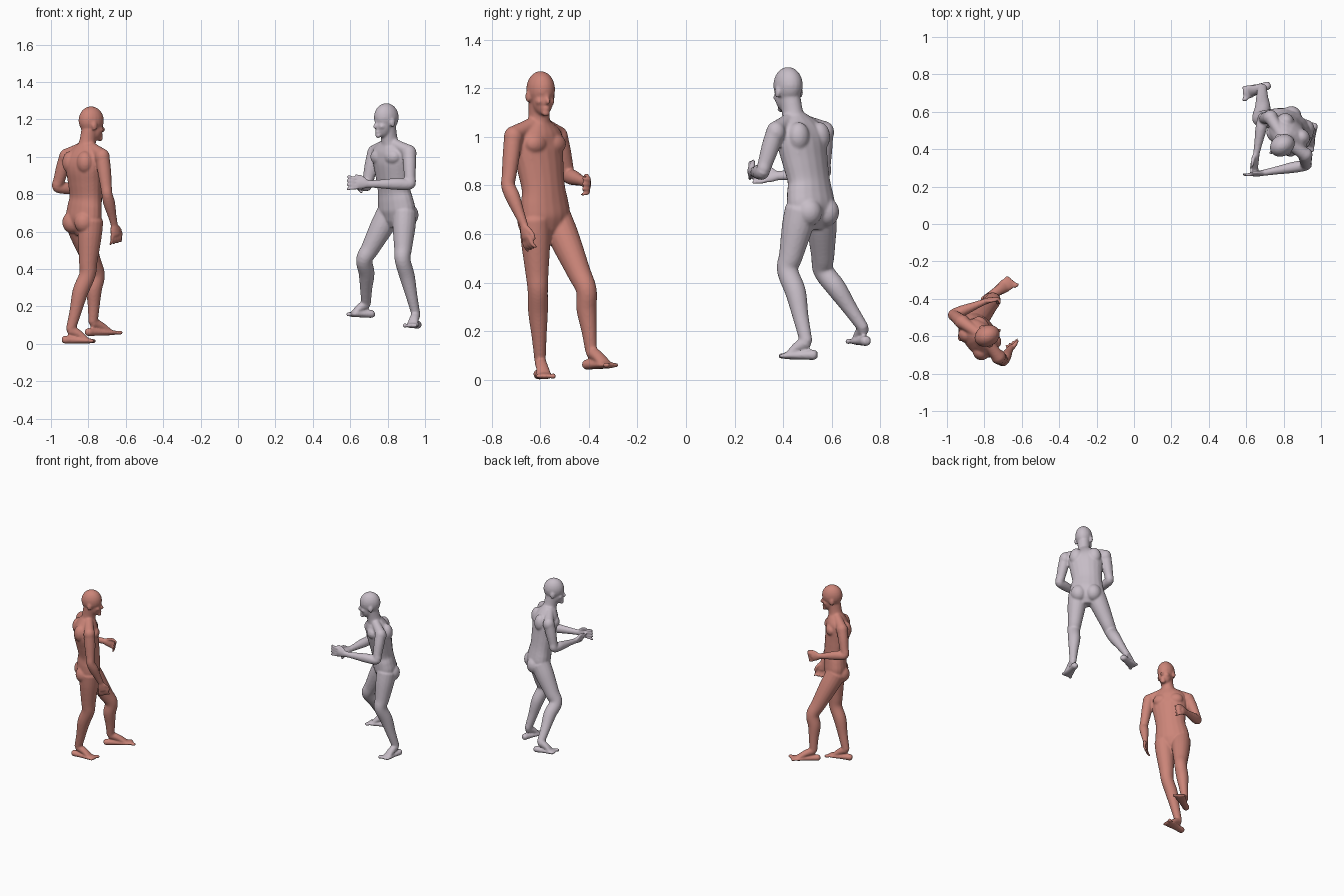
import bpy, bmesh, math
from mathutils import Vector, Matrix

cube = bpy.data.objects.get("Cube")
if cube:
    bpy.data.objects.remove(cube, do_unlink=True)

UP = Vector((0, 0, 1))


def make_material(name, rgb):
    mat = bpy.data.materials.new(name)
    mat.use_nodes = True
    color = (*rgb, 1)
    mat.diffuse_color = color
    for node in mat.node_tree.nodes:
        if node.type == 'BSDF_PRINCIPLED':
            node.inputs["Base Color"].default_value = color
            node.inputs["Roughness"].default_value = 0.7
    return mat


def frame(degrees):
    """Columns are forward, left and up."""
    r = math.radians(degrees)
    f = Vector((math.cos(r), math.sin(r), 0))
    return Matrix((f, UP.cross(f), UP)).transposed()


def blob(bm, centre, axes, radii):
    mat = Matrix.Translation(centre) @ axes.to_4x4() @ Matrix.Diagonal((*radii, 1))
    bmesh.ops.create_uvsphere(bm, u_segments=20, v_segments=12, radius=1, matrix=mat)


def spline(a, b, c, d, t):
    return b + (c - a) * (t / 2) + (a * 2 - b * 5 + c * 4 - d) * (t * t / 2) \
        + (b * 3 - a - c * 3 + d) * (t ** 3 / 2)


def tube(bm, path, side, steps=5, sides=18):
    """Smooth tube through (point, half width, half depth), with rounded ends."""
    keys = [(Vector(p), Vector((a, b, 0))) for p, a, b in path]
    keys = [keys[0]] + keys + [keys[-1]]
    rows = []
    for i in range(1, len(keys) - 2):
        quad = keys[i - 1:i + 3]
        for s in range(steps):
            rows.append([spline(*[k[j] for k in quad], s / steps) for j in (0, 1)])
    rows.append(list(keys[-1]))
    # rounded ends
    for end, inner, where in ((0, 1, 0), (-1, -2, len(rows) + 1)):
        p, size = rows[end]
        out = (p - rows[inner][0]).normalized()
        rows.insert(where, [p + out * min(size[0], size[1]) * 0.6, size * 0.6])
    loops = []
    for i, (p, size) in enumerate(rows):
        t = (rows[min(i + 1, len(rows) - 1)][0] - rows[max(i - 1, 0)][0]).normalized()
        u = (side - t * side.dot(t)).normalized()
        v = t.cross(u)
        angles = [math.tau * k / sides for k in range(sides)]
        loops.append([bm.verts.new(p + u * size[0] * math.cos(g) + v * size[1] * math.sin(g))
                      for g in angles])
    for lo, hi in zip(loops, loops[1:]):
        for k in range(sides):
            n = (k + 1) % sides
            bm.faces.new((lo[k], lo[n], hi[n], hi[k]))
    bm.faces.new(loops[0][::-1])
    bm.faces.new(loops[-1])


def add_head(bm, centre, axes):
    def part(offset, radii):
        blob(bm, centre + axes @ Vector(offset), axes, radii)
    part((0, 0, 0), (.07, .057, .075))            # skull
    part((.02, 0, -.042), (.045, .044, .068))     # face and jaw
    part((.052, 0, -.098), (.014, .018, .014))    # chin
    part((.068, 0, -.05), (.015, .010, .013))     # nose tip
    part((.062, 0, -.036), (.010, .008, .022))    # nose bridge
    part((.052, 0, -.013), (.014, .036, .009))    # brow
    part((.058, 0, -.079), (.009, .016, .008))    # lips
    for s in (-1, 1):
        part((.042, s * .026, -.05), (.018, .016, .016))   # cheek
        part((-.006, s * .056, -.03), (.016, .008, .024))  # ear


def add_torso(bm, pose, axes):
    f, left = axes.col[0].copy(), axes.col[1].copy()
    pelvis, waist, chest, neck, head = [Vector(p) for p in pose["spine"]]
    tube(bm, [(pelvis - UP * .055, .08, .06), (pelvis, .114, .078),
              (pelvis.lerp(waist, .5), .111, .076), (waist, .101, .072),
              (waist.lerp(chest, .5), .108, .078), (chest, .118, .083),
              (chest.lerp(neck, .5), .112, .070), (chest.lerp(neck, .82), .07, .052),
              (neck, .044, .046), (head - UP * .05 - f * .01, .042, .046)], left)
    for s in (-1, 1):
        blob(bm, chest + f * .05 + left * s * .05 + UP * .02, axes, (.037, .052, .042))   # pectoral
        blob(bm, chest - f * .045 + left * s * .06 + UP * .02, axes, (.042, .046, .06))   # shoulder blade
        blob(bm, pelvis - f * .035 + left * s * .05 - UP * .02, axes, (.057, .054, .06))  # buttock


def add_arm(bm, s, joints, neck, width, curl):
    shoulder, elbow, wrist, tip = [Vector(p) for p in joints]
    # trapezius and shoulder cap
    tube(bm, [(neck - UP * .01, .03, .03), (neck.lerp(shoulder, .5) - UP * .005, .03, .03),
              (shoulder, .034, .034)], UP)
    blob(bm, shoulder - UP * .012, Matrix.Identity(3), (.04, .04, .046))
    tube(bm, [(shoulder, .037, .037), (shoulder.lerp(elbow, .4), .037, .035),
              (shoulder.lerp(elbow, .8), .031, .03), (elbow, .029, .029),
              (elbow.lerp(wrist, .3), .032, .030), (elbow.lerp(wrist, .75), .023, .021),
              (wrist, .020, .017)], width)
    # palm
    d = (tip - wrist).normalized()
    w = (width - d * width.dot(d)).normalized()
    n = d.cross(w) * s
    reach = (tip - wrist).length
    knuckle = wrist + d * reach * .5
    tube(bm, [(wrist, .019, .016), (wrist.lerp(knuckle, .5), .028, .016),
              (knuckle, .031, .014)], w)
    # fingers
    length = reach * .5
    for i in range(4):
        off = w * (1.5 - i) * .0165
        base = knuckle + off
        mid = base + d * length * .5 + n * curl * length * .2 + off * .15
        end = base + d * length * (1 - curl * .6) + n * curl * length * .8 + off * .4
        tube(bm, [(base, .009, .009), (mid, .0088, .0088), (end, .007, .007)], w, 3, 10)
    # thumb
    root = wrist.lerp(knuckle, .35) + w * .018
    tube(bm, [(root, .012, .012), (root + d * .025 + w * .018 + n * .008, .010, .010),
              (root + d * .052 + w * .022 + n * .012, .008, .008)], w + n, 3, 10)


def add_leg(bm, s, hip, joints):
    knee, ankle, toe = [Vector(p) for p in joints]
    fd = toe - ankle
    fd.z = 0
    fd.normalize()
    side = UP.cross(fd)
    tube(bm, [(hip, .064, .068), (hip.lerp(knee, .3), .061, .064),
              (hip.lerp(knee, .75), .048, .05), (knee, .042, .044),
              (knee.lerp(ankle, .3) - fd * .010, .041, .043),
              (knee.lerp(ankle, .65) - fd * .004, .031, .033), (ankle, .023, .026)], side)
    # sole, instep and toes
    heel = ankle - fd * .034 - UP * .052
    ball = heel.lerp(toe, .75)
    tube(bm, [(heel, .023, .022), (heel.lerp(toe, .4), .026, .018), (ball, .036, .015),
              (toe - fd * .01, .032, .011)], side)
    tube(bm, [(ankle, .023, .028), (ankle.lerp(toe, .35) - UP * .002, .026, .022),
              (ball + UP * .004, .030, .014)], side)
    for i in range(5):
        big = i == 0
        spot = toe + side * s * (i - 2) * -.0155 * -1 - fd * (.004 * i)
        r = .012 if big else .009
        blob(bm, spot, Matrix((fd, side, UP)).transposed(), (r * 1.5, r, r))


def build_figure(name, pose, mat):
    bm = bmesh.new()
    axes = frame(pose["facing"])
    left = axes.col[1].copy()
    spine = [Vector(p) for p in pose["spine"]]
    add_torso(bm, pose, axes)
    add_head(bm, spine[4], frame(pose["gaze"]))
    for s, key in ((1, "left"), (-1, "right")):
        width, curl = pose[key + "_hand"]
        add_arm(bm, s, pose[key + "_arm"], spine[3], Vector(width), curl)
        add_leg(bm, s, spine[0] + left * s * .058 - UP * .01, pose[key + "_leg"])
    bmesh.ops.recalc_face_normals(bm, faces=bm.faces)
    mesh = bpy.data.meshes.new(name)
    bm.to_mesh(mesh)
    bm.free()
    mesh.materials.append(mat)
    for poly in mesh.polygons:
        poly.use_smooth = True
    obj = bpy.data.objects.new(name, mesh)
    bpy.context.collection.objects.link(obj)
    # fuse the parts into one skin
    fuse = obj.modifiers.new("fuse", 'REMESH')
    fuse.mode = 'VOXEL'
    fuse.voxel_size = .006
    fuse.use_smooth_shade = True
    soft = obj.modifiers.new("soften", 'SMOOTH')
    soft.factor = .5
    soft.iterations = 5


# walking figure with one arm hanging and one forearm raised
walker = dict(
    facing=40, gaze=25,
    spine=[(-.825, -.578, .67), (-.815, -.587, .79), (-.823, -.61, .95),
           (-.805, -.605, 1.075), (-.785, -.598, 1.195)],
    right_arm=[(-.725, -.71, 1.01), (-.70, -.732, .80), (-.662, -.668, .64), (-.645, -.645, .525)],
    left_arm=[(-.917, -.525, 1.01), (-.967, -.485, .84), (-.81, -.42, .815), (-.71, -.385, .79)],
    right_hand=((1, .6, 0), .35), left_hand=((0, 0, 1), .8),
    right_leg=[(-.805, -.61, .37), (-.895, -.60, .075), (-.77, -.577, .015)],
    left_leg=[(-.755, -.41, .37), (-.775, -.39, .115), (-.65, -.303, .06)])

# crouching figure with both forearms reaching forward
croucher = dict(
    facing=225, gaze=212,
    spine=[(.85, .515, .71), (.835, .505, .82), (.823, .475, .98),
           (.81, .44, 1.09), (.793, .42, 1.212)],
    right_arm=[(.73, .57, 1.03), (.69, .565, .85), (.655, .38, .84), (.635, .27, .835)],
    left_arm=[(.915, .37, 1.03), (.92, .315, .855), (.70, .275, .855), (.58, .257, .862)],
    right_hand=((-.5, 0, .8), .25), left_hand=((0, 0, 1), .15),
    right_leg=[(.675, .565, .45), (.685, .73, .212), (.585, .697, .158)],
    left_leg=[(.88, .418, .45), (.952, .495, .155), (.922, .388, .098)])

build_figure("walking_figure", walker, make_material("terracotta", (.60, .235, .19)))
build_figure("crouching_figure", croucher, make_material("pale lilac grey", (.57, .51, .57)))
